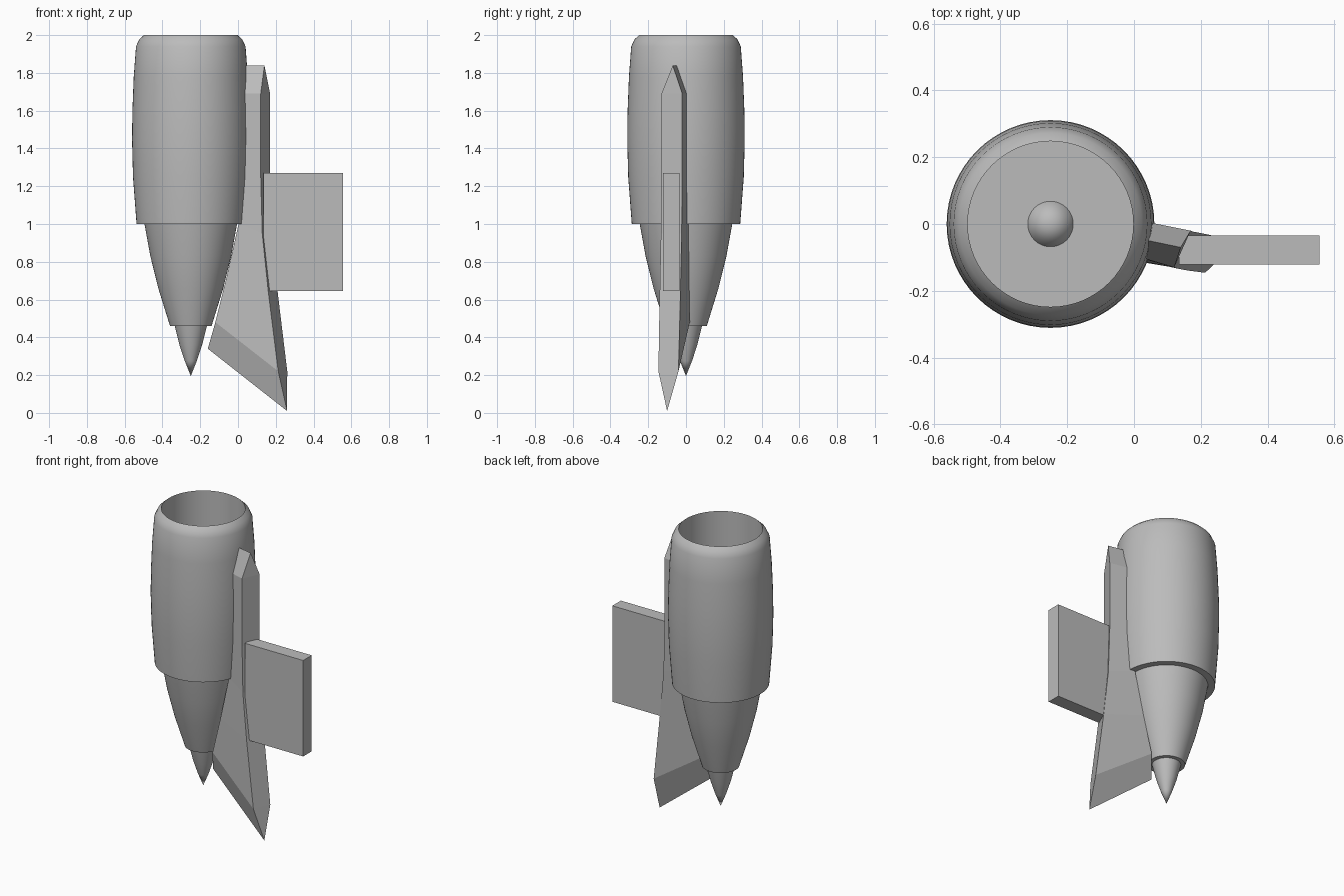
import bpy, bmesh, math
from mathutils import Vector

if "Cube" in bpy.data.objects:
    bpy.data.objects.remove(bpy.data.objects["Cube"])

AXIS_X = -0.25
SIDES = 64

grey = bpy.data.materials.new("engine grey")
grey.use_nodes = True
grey.diffuse_color = (0.5, 0.5, 0.5, 1)
grey.node_tree.nodes["Principled BSDF"].inputs["Base Color"].default_value = (0.5, 0.5, 0.5, 1)


def finish(name, bm, smooth=False):
    bmesh.ops.remove_doubles(bm, verts=bm.verts, dist=0.0001)
    bmesh.ops.recalc_face_normals(bm, faces=bm.faces)
    mesh = bpy.data.meshes.new(name)
    bm.to_mesh(mesh)
    bm.free()
    mesh.materials.append(grey)
    obj = bpy.data.objects.new(name, mesh)
    bpy.context.collection.objects.link(obj)
    if smooth:
        bpy.ops.object.select_all(action="DESELECT")
        obj.select_set(True)
        bpy.context.view_layer.objects.active = obj
        bpy.ops.object.shade_smooth_by_angle(angle=math.radians(35))
    return obj


def lathe(name, profile):
    """Spin a closed (radius, height) outline around the engine axis."""
    bm = bmesh.new()
    verts = [bm.verts.new((AXIS_X + r, 0, z)) for r, z in profile]
    edges = [bm.edges.new(pair) for pair in zip(verts, verts[1:])]
    bmesh.ops.spin(bm, geom=verts + edges, cent=(AXIS_X, 0, 0), axis=(0, 0, 1),
                   angle=math.tau, steps=SIDES)
    return finish(name, bm, smooth=True)


# Intake cowl: outer shell, open mouth, fan disc and flat rear ring
lathe("cowl", [(0, 1.6), (0.248, 1.6), (0.248, 2), (0.273, 1.977), (0.29, 1.94),
               (0.302, 1.78), (0.309, 1.6), (0.311, 1.45), (0.306, 1.25),
               (0.287, 1.0), (0, 1.0)])
lathe("spinner", [(0, 1.73), (0.068, 1.6)])

# Rear body and exhaust
lathe("core_nozzle", [(0.245, 1.0), (0.214, 0.83), (0.172, 0.66), (0.11, 0.46), (0, 0.46)])
lathe("exhaust_cone", [(0.085, 0.46), (0.06, 0.36), (0.032, 0.275), (0, 0.195)])

# Pylon: inner and outer edge (x, y, z, half thickness) at each station
stations = [
    ((0.02, -0.045, 1.84, 0), (0.14, -0.07, 1.84, 0)),
    ((0.02, -0.045, 1.69, 0.055), (0.145, -0.075, 1.69, 0.055)),
    ((0.02, -0.045, 1.25, 0.055), (0.145, -0.075, 1.25, 0.055)),
    ((0.003, -0.042, 1.0, 0.055), (0.153, -0.078, 0.95, 0.055)),
    ((-0.06, -0.039, 0.72, 0.055), (0.184, -0.084, 0.65, 0.055)),
    ((-0.12, -0.035, 0.48, 0.055), (0.237, -0.093, 0.22, 0.053)),
    ((-0.16, -0.03, 0.34, 0), (0.26, -0.10, 0.01, 0)),
]
SKEW = Vector((0.45, 1, 0))
bm = bmesh.new()
rings = []
for inner, outer in stations:
    a, b = Vector(inner[:3]), Vector(outer[:3])
    ha, hb = Vector((0, inner[3], 0)), SKEW * outer[3]
    rings.append([bm.verts.new(p) for p in (a - ha, b - hb, b + hb, a + ha)])
for upper, lower in zip(rings, rings[1:]):
    for i in range(4):
        j = (i + 1) % 4
        bm.faces.new((upper[i], upper[j], lower[j], lower[i]))
finish("pylon", bm)

# Flat mounting plate running from the pylon to the airframe
bm = bmesh.new()
bmesh.ops.create_cube(bm, size=1)
low, high = Vector((0.135, -0.122, 0.645)), Vector((0.555, -0.034, 1.27))
for v in bm.verts:
    v.co = (low + high) / 2 + v.co * (high - low)
finish("mounting_plate", bm)
